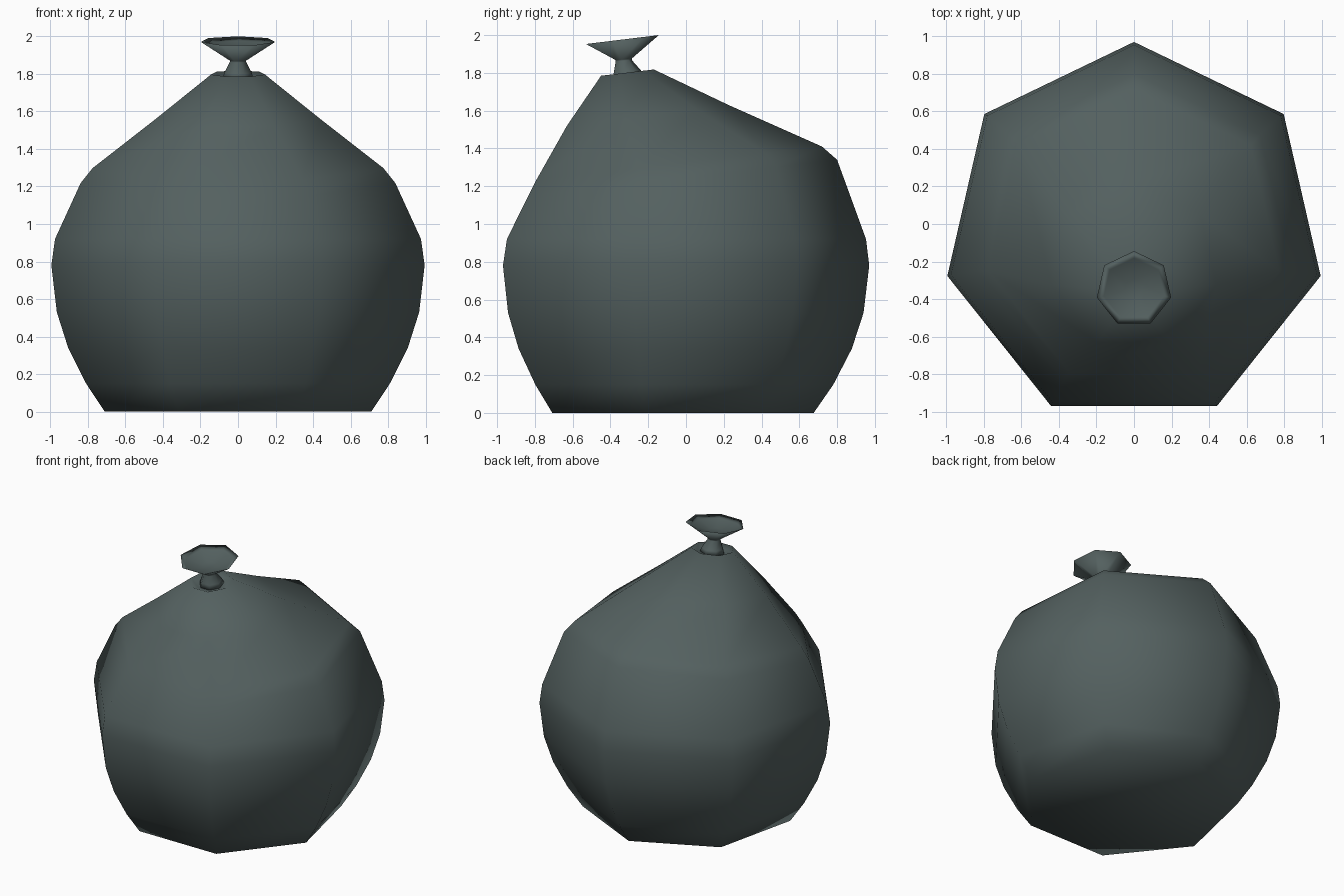
import bpy, bmesh, math

if "Cube" in bpy.data.objects:
    bpy.data.objects.remove(bpy.data.objects["Cube"])

SIDES = 7

bag_mat = bpy.data.materials.new("dark grey green plastic")
bag_mat.diffuse_color = (0.088, 0.118, 0.116, 1)
bag_mat.use_nodes = True
bag_mat.node_tree.nodes["Principled BSDF"].inputs["Base Color"].default_value = bag_mat.diffuse_color


def loft(name, rings):
    """Skin heptagonal rings given as (radius, centre y, front z, back z)."""
    bm = bmesh.new()
    loops = []
    for r, cy, zf, zb in rings:
        lo, hi = -r * math.cos(math.pi / SIDES), r
        loop = []
        for i in range(SIDES):
            a = 2 * math.pi * i / SIDES
            y = r * math.cos(a)
            z = zf + (zb - zf) * (y - lo) / (hi - lo)
            loop.append(bm.verts.new((-r * math.sin(a), cy + y, z)))
        loops.append(loop)
    for a, b in zip(loops, loops[1:]):
        for i in range(SIDES):
            j = (i + 1) % SIDES
            bm.faces.new((a[i], a[j], b[j], b[i]))
    bm.faces.new(loops[0][::-1])
    bm.faces.new(loops[-1])
    bmesh.ops.recalc_face_normals(bm, faces=bm.faces)
    for f in bm.faces:
        f.smooth = True
    mesh = bpy.data.meshes.new(name)
    bm.to_mesh(mesh)
    bm.free()
    mesh.materials.append(bag_mat)
    obj = bpy.data.objects.new(name, mesh)
    bpy.context.collection.objects.link(obj)
    return obj


# Stuffed bag: flat base, round belly, shoulders leaning towards the front
loft("bag_body", [
    (0.728, -0.052, 0.0, 0.0),
    (0.83, -0.05, 0.15, 0.15),
    (0.928, -0.05, 0.34, 0.34),
    (0.99, -0.05, 0.53, 0.53),
    (1.02, -0.05, 0.78, 0.78),
    (1.00, -0.047, 0.92, 0.92),
    (0.86, -0.06, 1.15, 1.34),
    (0.795, -0.075, 1.235, 1.41),
    (0.45, -0.225, 1.52, 1.63),
    (0.147, -0.317, 1.785, 1.818),
    (0.10, -0.312, 1.765, 1.79),    # sunken gather around the knot
])

# Tied neck flaring into a tilted, dished opening
loft("tied_neck", [
    (0.085, -0.312, 1.765, 1.79),
    (0.075, -0.315, 1.80, 1.815),
    (0.045, -0.332, 1.86, 1.868),
    (0.045, -0.332, 1.868, 1.876),
    (0.203, -0.347, 1.953, 2.0),
    (0.165, -0.347, 1.937, 1.976),
    (0.05, -0.343, 1.918, 1.93),
])
